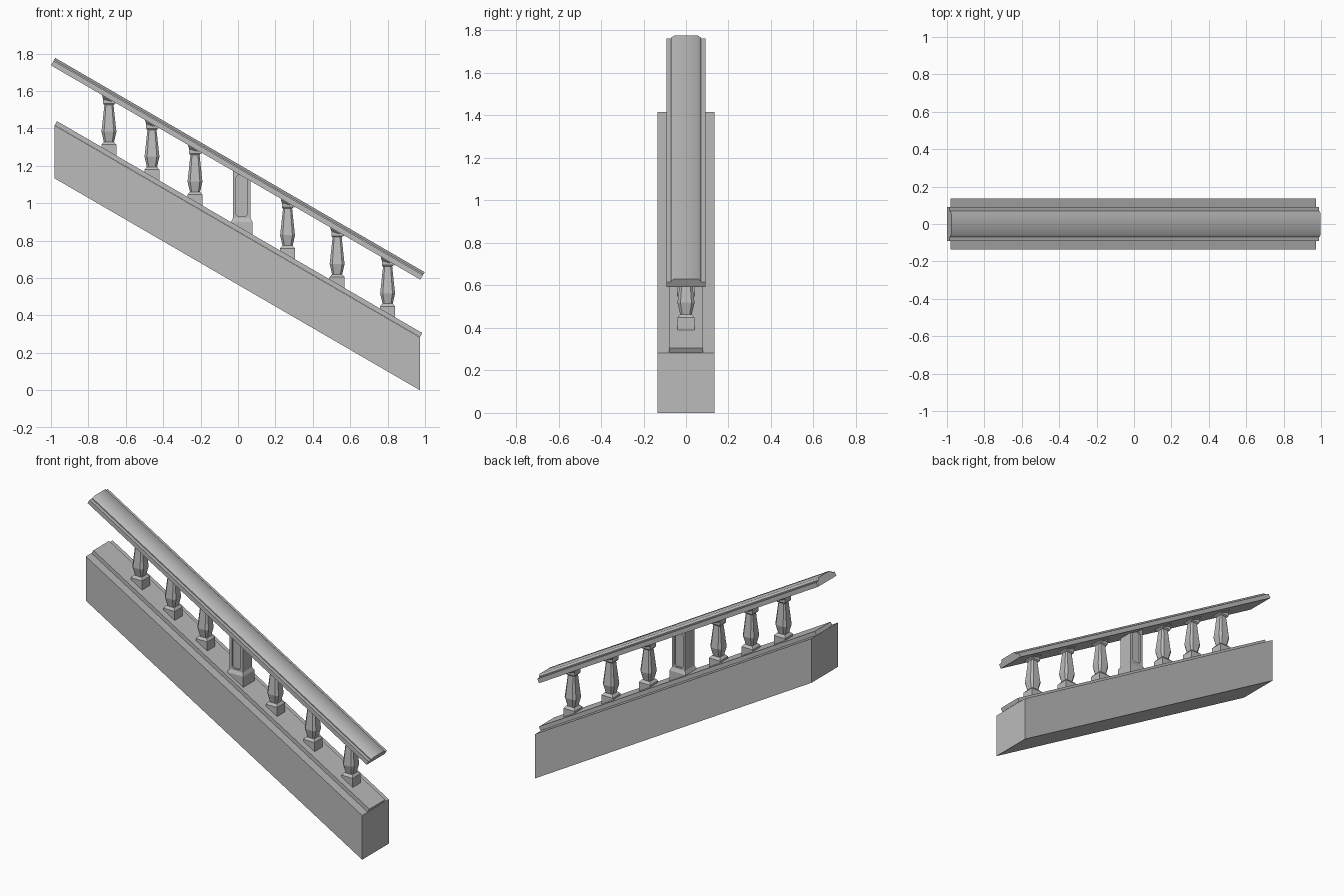
import bpy, bmesh, math
from mathutils import Matrix

if "Cube" in bpy.data.objects:
    bpy.data.objects.remove(bpy.data.objects["Cube"])

SLOPE = 0.58                      # fall per unit of run
ANGLE = math.atan(SLOPE)

stone = bpy.data.materials.new("grey_stone")
stone.use_nodes = True
stone.diffuse_color = (0.5, 0.5, 0.5, 1)
stone.node_tree.nodes["Principled BSDF"].inputs["Base Color"].default_value = (0.5, 0.5, 0.5, 1)


def loft(name, rings):
    """Join equal-sized closed rings of points into a capped solid."""
    bm = bmesh.new()
    loops = [[bm.verts.new(p) for p in ring] for ring in rings]
    for a, b in zip(loops, loops[1:]):
        for i in range(len(a)):
            j = (i + 1) % len(a)
            bm.faces.new((a[i], a[j], b[j], b[i]))
    bm.faces.new(loops[0])
    bm.faces.new(loops[-1])
    bmesh.ops.recalc_face_normals(bm, faces=bm.faces)
    mesh = bpy.data.meshes.new(name)
    bm.to_mesh(mesh)
    bm.free()
    mesh.materials.append(stone)
    ob = bpy.data.objects.new(name, mesh)
    bpy.context.collection.objects.link(ob)
    return ob


def ring(w, z, cut=0.0, lean=0.0):
    """Square ring of half width w, optionally with cut corners and leaning with the slope."""
    k = w * (1 - cut)
    pts = [(w, -k), (w, k), (k, w), (-k, w), (-w, k), (-w, -k), (-k, -w), (k, -w)]
    if not cut:
        pts = pts[::2]
        pts = [(w, -w), (w, w), (-w, w), (-w, -w)]
    return [(x, y, z - lean * SLOPE * x) for x, y in pts]


def sloped_bar(name, half_profile, x0, z0, run):
    """Sweep a mirrored (y, height) profile down the slope with square-cut ends."""
    profile = half_profile + [(-y, h) for y, h in reversed(half_profile)]
    length = run / math.cos(ANGLE)
    ob = loft(name, [[(x, y, h) for y, h in profile] for x in (0, length)])
    ob.data.transform(Matrix.Translation((x0, 0, z0)) @ Matrix.Rotation(ANGLE, 4, 'Y'))
    return ob


def tread_height(x):
    """Height of the upper face of the base strip."""
    return 1.446 - SLOPE * (x + 0.98)


# Solid base wall with plumb ends
left, right, high = -0.982, 0.973, 0.283
drop = SLOPE * (right - left)
side = [(left, drop), (right, 0), (right, high), (left, drop + high)]
loft("base_wall", [[(x, y, z) for x, z in side] for y in (-0.135, 0.135)])

# Strip that carries the balusters
sloped_bar("base_strip", [(0.08, 0), (0.08, 0.025)], -0.98, 1.417, 1.953)

# Stepped handrail with a softened top
rail = sloped_bar("handrail", [(0.092, 0), (0.092, 0.028), (0.07, 0.028), (0.07, 0.034),
                               (0.055, 0.046)], -1.0, 1.737, 1.975)
bpy.ops.object.select_all(action='DESELECT')
rail.select_set(True)
bpy.context.view_layer.objects.active = rail
bpy.ops.object.shade_smooth_by_angle(angle=math.radians(45))

# Balusters: square plinth, faceted body, leaning cap
for n, x in enumerate((-0.69, -0.46, -0.23, 0.265, 0.53, 0.80), 1):
    spot = (x, 0, tread_height(x) - 0.01)
    parts = [
        loft(f"baluster_{n}_plinth", [ring(0.04, 0, lean=1), ring(0.04, 0.045),
                                      ring(0.027, 0.06)]),
        loft(f"baluster_{n}_body", [ring(0.026, 0.055, 0.35), ring(0.04, 0.115, 0.35),
                                    ring(0.037, 0.14, 0.35), ring(0.024, 0.262, 0.35)]),
        loft(f"baluster_{n}_cap", [ring(0.026, 0.258), ring(0.031, 0.265),
                                   ring(0.031, 0.28, lean=0.5), ring(0.036, 0.285, lean=1),
                                   ring(0.036, 0.31, lean=1)]),
    ]
    for part in parts:
        part.location = spot

# Middle post with a flared foot
post_x = 0.02
foot = tread_height(post_x)
post = loft("middle_post", [ring(0.057, foot - 0.005, lean=1), ring(0.057, foot + 0.035),
                            ring(0.047, foot + 0.055), ring(0.047, foot + 0.30, lean=1)])
post.location.x = post_x

# Sunken panels with clipped corners, front and back
panel_w, low, top, clip = 0.031, 0.93, 1.15, 0.012
half = [(panel_w - clip, low), (panel_w, low + clip), (panel_w, top - clip), (panel_w - clip, top)]
outline = half + [(-x, z) for x, z in reversed(half)]
for name, sign in (("front", -1), ("back", 1)):
    cutter = loft(f"{name}_panel_cutter",
                  [[(x + post_x, sign * y, z) for x, z in outline] for y in (0.035, 0.07)])
    cutter.hide_render = True
    cutter.hide_viewport = True
    cut = post.modifiers.new(f"{name}_panel", 'BOOLEAN')
    cut.operation = 'DIFFERENCE'
    cut.solver = 'EXACT'
    cut.object = cutter
